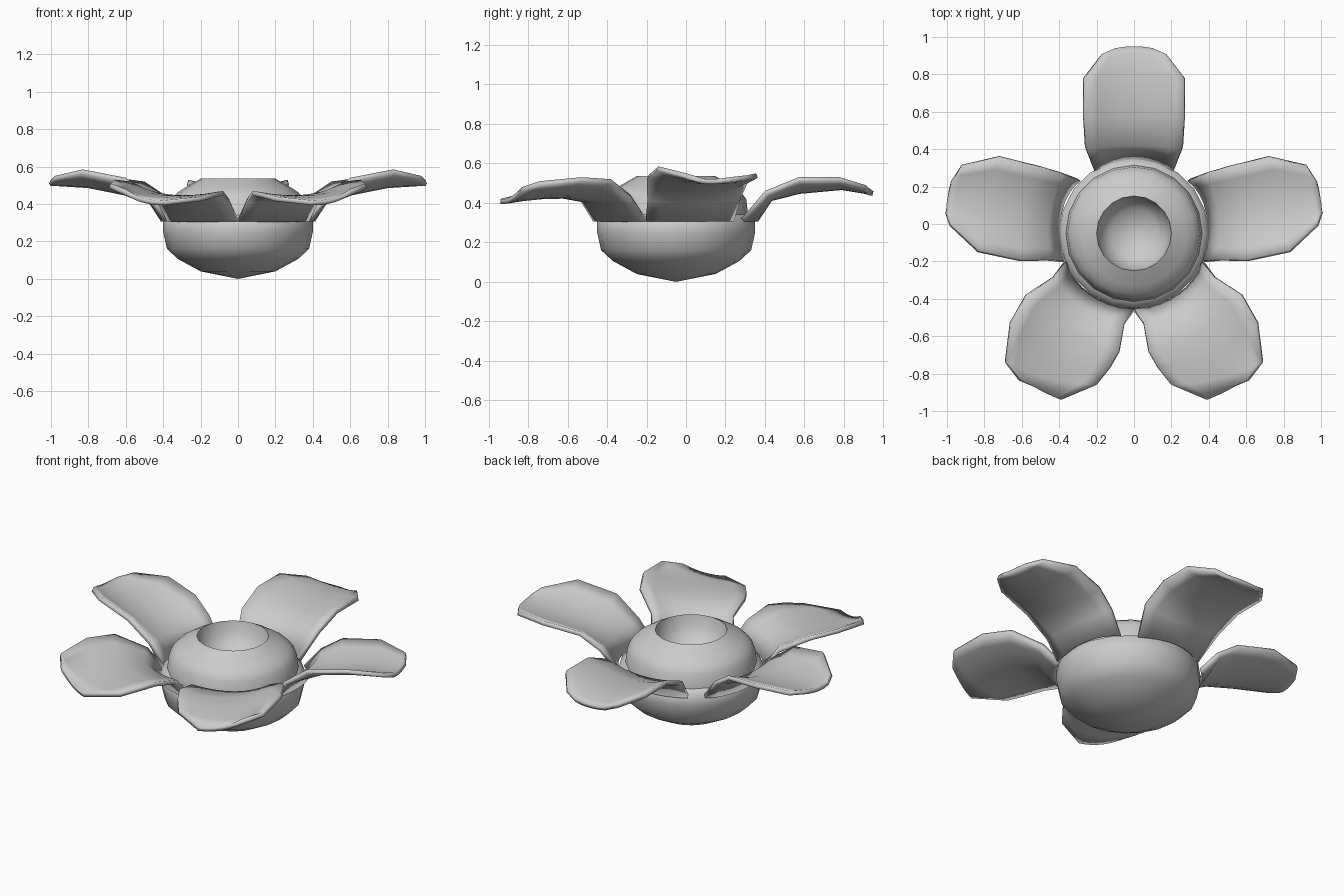
import bpy
import bmesh
import math

cube = bpy.data.objects.get("Cube")
if cube:
    bpy.data.objects.remove(cube, do_unlink=True)

CENTRE_Y = -0.05
SIDES = 20
ACROSS = 8

# Single matte grey
grey = bpy.data.materials.new("soft_grey")
colour = (0.6, 0.6, 0.6, 1)
grey.use_nodes = True
grey.diffuse_color = colour
shader = next(n for n in grey.node_tree.nodes if n.type == "BSDF_PRINCIPLED")
shader.inputs["Base Color"].default_value = colour
shader.inputs["Roughness"].default_value = 0.8


def finish(name, bm, angle):
    """Turn a bmesh into a smooth-shaded object with the grey material."""
    mesh = bpy.data.meshes.new(name)
    bm.to_mesh(mesh)
    bm.free()
    mesh.materials.append(grey)
    obj = bpy.data.objects.new(name, mesh)
    bpy.context.collection.objects.link(obj)
    bpy.ops.object.select_all(action="DESELECT")
    bpy.context.view_layer.objects.active = obj
    obj.select_set(True)
    bpy.ops.object.shade_smooth_by_angle(angle=math.radians(angle))
    return obj


def lathe(name, profile, angle):
    """Spin a radius/height profile around the flower's axis."""
    bm = bmesh.new()
    points = [bm.verts.new((r, CENTRE_Y, z)) for r, z in profile]
    edges = [bm.edges.new(pair) for pair in zip(points, points[1:])]
    bmesh.ops.spin(bm, geom=points + edges, cent=(0, CENTRE_Y, 0), axis=(0, 0, 1),
                   angle=math.tau, steps=SIDES, use_duplicate=False)
    bmesh.ops.remove_doubles(bm, verts=bm.verts, dist=0.0005)
    bmesh.ops.recalc_face_normals(bm, faces=bm.faces)
    return finish(name, bm, angle)


def across(row, t):
    """Point on the smooth arc through a row's edge, middle and edge points."""
    weights = ((1 - t) * (1 - 2 * t), 4 * t * (1 - t), t * (2 * t - 1))
    return [sum(w * p[axis] for w, p in zip(weights, row)) for axis in range(3)]


def petal(name, rows, mirrored=False):
    """Loft a thin channelled petal through its cross rows, base to tip."""
    bm = bmesh.new()
    grid = []
    for row in rows:
        line = [across(row, i / ACROSS) for i in range(ACROSS + 1)]
        if mirrored:
            line = [(-x, y, z) for x, y, z in line]
        grid.append([bm.verts.new(p) for p in line])
    for low, high in zip(grid, grid[1:]):
        for i in range(ACROSS):
            bm.faces.new((low[i], low[i + 1], high[i + 1], high[i]))
    bm.normal_update()
    if sum(f.normal.z for f in bm.faces) < 0:
        bmesh.ops.reverse_faces(bm, faces=bm.faces)
    obj = finish(name, bm, 50)
    skin = obj.modifiers.new("thickness", "SOLIDIFY")
    skin.thickness = 0.025
    skin.offset = -1
    return obj


# Cup, rounded crown and central bowl
lathe("cup", [(0, 0), (0.2, 0.04), (0.32, 0.105), (0.38, 0.16), (0.4, 0.25), (0.4, 0.32),
              (0.365, 0.34)], 60)
lathe("crown", [(0.365, 0.34), (0.355, 0.42), (0.325, 0.46), (0.28, 0.49), (0.2, 0.535),
                (0.185, 0.46), (0.13, 0.39), (0, 0.36)], 50)

# Back petal: half width, edge y, edge height, middle y, middle height
back = [(0.21, 0.28, 0.32, 0.345, 0.32),
        (0.255, 0.4, 0.46, 0.42, 0.43),
        (0.265, 0.57, 0.53, 0.57, 0.47),
        (0.265, 0.78, 0.53, 0.79, 0.49),
        (0.17, 0.91, 0.49, 0.91, 0.47),
        (0.1, 0.94, 0.46, 0.95, 0.46)]
petal("back_petal", [((-w, y, z), (0, my, mz), (w, y, z)) for w, y, z, my, mz in back])

# Side and front petals: front edge, middle, back edge of each row
side = [((0.365, -0.2, 0.32), (0.385, 0.06, 0.32), (0.285, 0.23, 0.32)),
        ((0.45, -0.19, 0.43), (0.45, 0.05, 0.42), (0.38, 0.265, 0.44)),
        ((0.6, -0.19, 0.54), (0.6, 0.06, 0.47), (0.5, 0.3, 0.52)),
        ((0.83, -0.14, 0.585), (0.8, 0.1, 0.51), (0.72, 0.355, 0.55)),
        ((0.98, 0, 0.55), (0.96, 0.13, 0.52), (0.92, 0.31, 0.54)),
        ((1, 0.07, 0.53), (1, 0.12, 0.52), (0.975, 0.22, 0.53))]
front = [((0, -0.45, 0.32), (0.235, -0.373, 0.32), (0.36, -0.2, 0.32)),
         ((0.05, -0.52, 0.43), (0.29, -0.44, 0.42), (0.42, -0.28, 0.44)),
         ((0.08, -0.68, 0.47), (0.36, -0.57, 0.45), (0.57, -0.38, 0.52)),
         ((0.13, -0.77, 0.46), (0.43, -0.7, 0.45), (0.655, -0.53, 0.53)),
         ((0.2, -0.86, 0.44), (0.48, -0.82, 0.44), (0.68, -0.74, 0.51)),
         ((0.39, -0.94, 0.42), (0.5, -0.89, 0.43), (0.6, -0.83, 0.48))]
for label, mirrored in (("left", False), ("right", True)):
    petal(label + "_side_petal", side, mirrored)
    petal(label + "_front_petal", front, mirrored)
